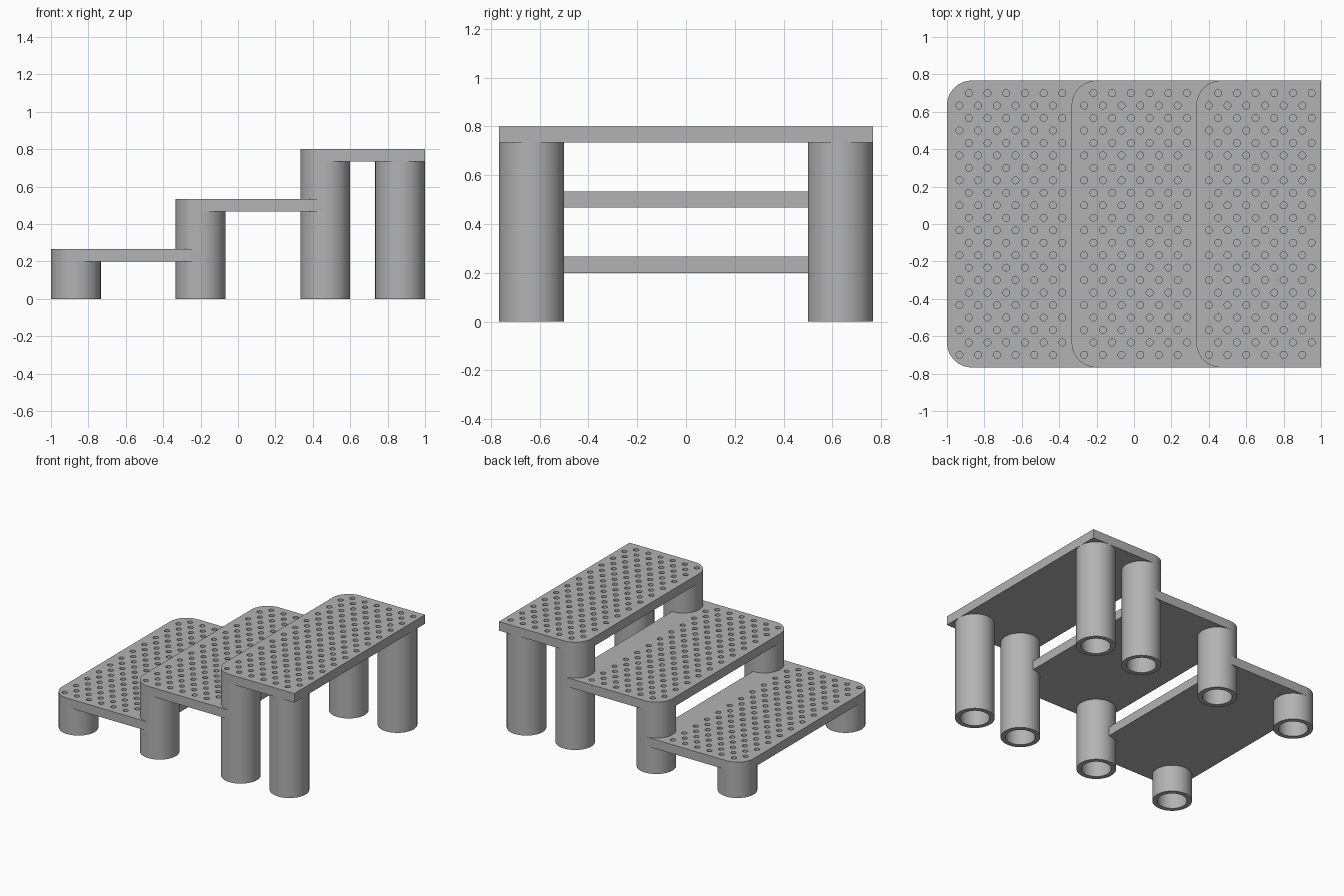
import bpy, bmesh, math
from mathutils import Matrix, Vector

if "Cube" in bpy.data.objects:
    bpy.data.objects.remove(bpy.data.objects["Cube"])

R = 0.1333          # leg radius and corner radius
HALF_Y = 0.7667     # half width of the steps
THICK = 0.0667      # step thickness

grey = bpy.data.materials.new("stone grey")
grey.diffuse_color = (0.45, 0.45, 0.45, 1)
grey.use_nodes = True
grey.node_tree.nodes["Principled BSDF"].inputs["Base Color"].default_value = grey.diffuse_color


def make_object(name, bm):
    bmesh.ops.recalc_face_normals(bm, faces=bm.faces)
    mesh = bpy.data.meshes.new(name)
    bm.to_mesh(mesh)
    bm.free()
    mesh.materials.append(grey)
    obj = bpy.data.objects.new(name, mesh)
    bpy.context.collection.objects.link(obj)
    return obj


def activate(obj):
    bpy.ops.object.select_all(action='DESELECT')
    obj.select_set(True)
    bpy.context.view_layer.objects.active = obj


def smooth(obj):
    activate(obj)
    bpy.ops.object.shade_smooth_by_angle(angle=math.radians(30))


def leg(name, x, y, height):
    """Hollow round tube standing on the ground."""
    bm = bmesh.new()
    n = 64
    rings = []
    for r, z in ((R, 0), (R, height), (0.1, height), (0.1, 0)):
        rings.append([bm.verts.new((x + r * math.cos(2 * math.pi * i / n),
                                    y + r * math.sin(2 * math.pi * i / n), z))
                      for i in range(n)])
    for a, b in zip(rings, rings[1:] + rings[:1]):
        for i in range(n):
            j = (i + 1) % n
            bm.faces.new((a[i], a[j], b[j], b[i]))
    smooth(make_object(name, bm))


def step(name, x0, x1, top):
    """Slab with two rounded front corners and staggered blind grip holes."""
    bm = bmesh.new()
    outline = [(x1, -HALF_Y), (x1, HALF_Y)]
    for side, start in ((1, 90), (-1, 180)):
        for i in range(17):
            a = math.radians(start + 90 * i / 16)
            outline.append((x0 + R + R * math.cos(a),
                            side * (HALF_Y - R) + R * math.sin(a)))
    base = bm.faces.new([bm.verts.new((x, y, top - THICK)) for x, y in outline])
    side = bmesh.ops.extrude_face_region(bm, geom=[base], use_keep_orig=True)
    bmesh.ops.translate(bm, vec=(0, 0, THICK),
                        verts=[v for v in side["geom"] if isinstance(v, bmesh.types.BMVert)])
    slab = make_object(name, bm)

    # grip holes: 22 staggered rows of six
    bm = bmesh.new()
    for row in range(22):
        shift = 0.1167 if row % 2 == 0 else 0.0667
        for col in range(6):
            spot = Vector((x0 + shift + 0.1 * col, 0.7 - row * 1.4 / 21, top))
            bmesh.ops.create_cone(bm, cap_ends=True, segments=20, radius1=0.0185,
                                  radius2=0.0185, depth=THICK,
                                  matrix=Matrix.Translation(spot))
    cutter = make_object("hole_cutter", bm)
    cutter.hide_render = True
    mod = slab.modifiers.new("holes", 'BOOLEAN')
    mod.operation = 'DIFFERENCE'
    mod.solver = 'EXACT'
    mod.object = cutter
    activate(slab)
    bpy.ops.object.modifier_apply(modifier=mod.name)
    bpy.data.objects.remove(cutter)
    smooth(slab)


# three rising steps, the lower two running back into the next pair of legs
step("lower_step", -1.0, -0.2, 0.2667)
step("middle_step", -0.3333, 0.4667, 0.5333)
step("upper_step", 0.3333, 1.0, 0.8)

# four pairs of legs
for label, x, h in (("lower", -0.8667, 0.2), ("middle", -0.2, 0.4667),
                    ("upper", 0.4667, 0.7333), ("rear", 0.8667, 0.7333)):
    for side, s in (("left", 1), ("right", -1)):
        leg(f"{label}_{side}_leg", x, s * (HALF_Y - R), h)
